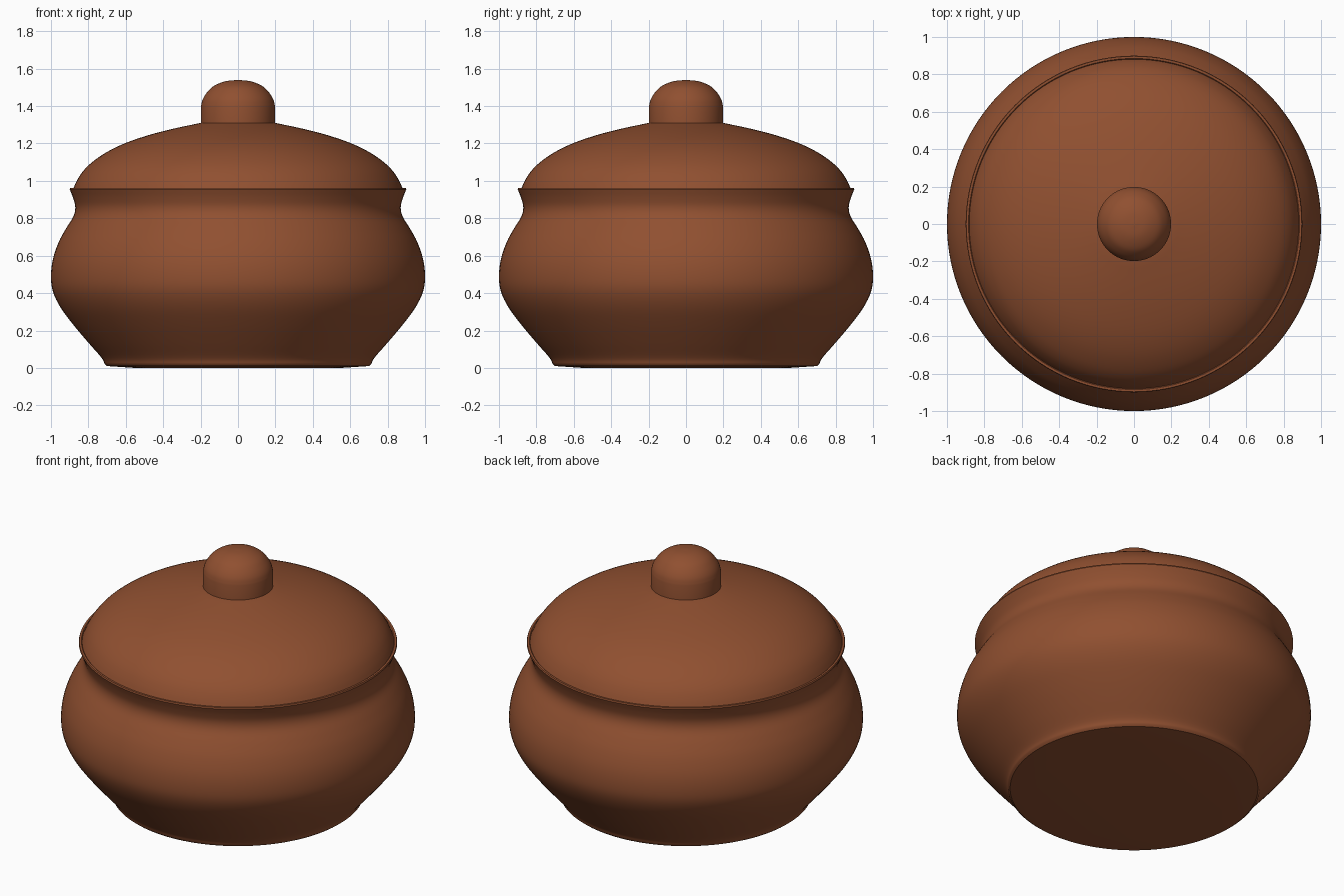
import bpy, bmesh, math
from mathutils import Vector

if "Cube" in bpy.data.objects:
    bpy.data.objects.remove(bpy.data.objects["Cube"])

clay = bpy.data.materials.new("brown_clay")
clay.diffuse_color = (0.28, 0.08, 0.03, 1)
clay.use_nodes = True
clay.node_tree.nodes["Principled BSDF"].inputs["Base Color"].default_value = clay.diffuse_color


def smooth_curve(pts, n=4):
    """Catmull-Rom curve through (radius, height) points."""
    p = [Vector(q) for q in pts]
    p = [2 * p[0] - p[1]] + p + [2 * p[-1] - p[-2]]
    out = []
    for a, b, c, d in zip(p, p[1:], p[2:], p[3:]):
        for i in range(n):
            t = i / n
            out.append(0.5 * (2 * b + (c - a) * t + (2 * a - 5 * b + 4 * c - d) * t ** 2
                              + (3 * b - a - 3 * c + d) * t ** 3))
    return out + [p[-2]]


def lathe(name, profile, sides=128):
    bm = bmesh.new()
    vs = [bm.verts.new((r, 0, z)) for r, z in profile]
    es = [bm.edges.new(pair) for pair in zip(vs, vs[1:])]
    bmesh.ops.spin(bm, geom=vs + es, cent=(0, 0, 0), axis=(0, 0, 1),
                   angle=math.tau, steps=sides, use_merge=True)
    bmesh.ops.remove_doubles(bm, verts=bm.verts, dist=1e-5)
    bmesh.ops.recalc_face_normals(bm, faces=bm.faces)
    me = bpy.data.meshes.new(name)
    bm.to_mesh(me)
    bm.free()
    ob = bpy.data.objects.new(name, me)
    bpy.context.collection.objects.link(ob)
    me.materials.append(clay)
    bpy.ops.object.select_all(action='DESELECT')
    ob.select_set(True)
    bpy.context.view_layer.objects.active = ob
    bpy.ops.object.shade_smooth_by_angle(angle=math.radians(35))
    return ob


# Pot: base, bellied wall, flared rim and hollow inside
wall = smooth_curve([(0.712, 0.02), (0.73, 0.055), (0.80, 0.135), (0.88, 0.23), (0.95, 0.325),
                     (0.99, 0.41), (1.0, 0.49), (0.99, 0.58), (0.96, 0.67), (0.92, 0.745),
                     (0.88, 0.81), (0.87, 0.86), (0.882, 0.91), (0.90, 0.955)])
inside = smooth_curve([(0.878, 0.955), (0.83, 0.86), (0.87, 0.76), (0.95, 0.5),
                       (0.86, 0.27), (0.68, 0.07)])
lathe("pot", [(0, 0), (0.55, 0), (0.70, 0.01)] + wall + [(0.897, 0.963), (0.885, 0.963)]
      + inside + [(0, 0.06)])

# Domed lid
dome = smooth_curve([(0.882, 0.955), (0.862, 1.0), (0.83, 1.05), (0.78, 1.1), (0.70, 1.155),
                     (0.60, 1.203), (0.48, 1.244), (0.35, 1.278), (0.2, 1.31)])
lathe("lid", [(0, 0.955)] + dome + [(0, 1.33)])

# Round knob
knob = smooth_curve([(0.198, 1.40), (0.188, 1.437), (0.165, 1.474), (0.13, 1.507),
                     (0.07, 1.532), (0, 1.54)])
lathe("knob", [(0, 1.29), (0.198, 1.29)] + knob)
